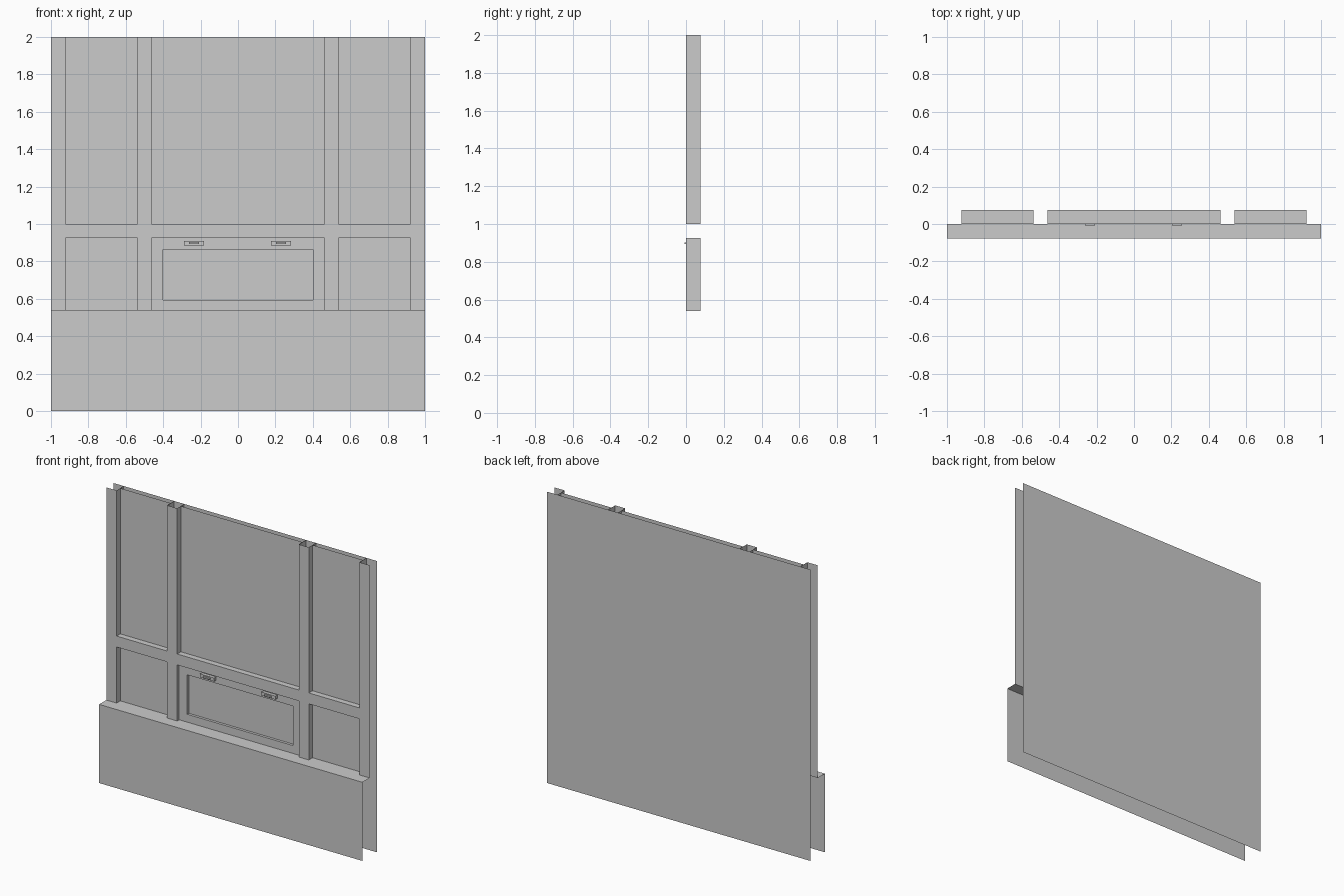
import bpy, bmesh

if "Cube" in bpy.data.objects:
    bpy.data.objects.remove(bpy.data.objects["Cube"])

D = 0.078          # depth of one step (base -> frame -> back sheet)
PANEL_Y = 0.04     # sunk panel behind the frame
DOOR_Y = 0.022     # front of the hatch door


def make(name, quads):
    bm = bmesh.new()
    for q in quads:
        bm.faces.new([bm.verts.new(p) for p in q])
    bmesh.ops.remove_doubles(bm, verts=bm.verts, dist=1e-5)
    me = bpy.data.meshes.new(name)
    bm.to_mesh(me)
    bm.free()
    ob = bpy.data.objects.new(name, me)
    bpy.context.collection.objects.link(ob)
    return ob


def front(x0, x1, z0, z1, y):
    return [(x0, y, z0), (x1, y, z0), (x1, y, z1), (x0, y, z1)]


def walls(x0, x1, z0, z1, ya, yb, top=True):
    """Inward-facing reveal of an opening."""
    w = [[(x0, ya, z0), (x0, ya, z1), (x0, yb, z1), (x0, yb, z0)],
         [(x1, ya, z0), (x1, yb, z0), (x1, yb, z1), (x1, ya, z1)],
         [(x0, ya, z0), (x0, yb, z0), (x1, yb, z0), (x1, ya, z0)]]
    if top:
        w.append([(x0, ya, z1), (x1, ya, z1), (x1, yb, z1), (x0, yb, z1)])
    return w


def frame(xs, zs, y):
    """Grid of front faces, leaving odd/even cells open."""
    return [front(xs[i], xs[i + 1], zs[j], zs[j + 1], y)
            for i in range(len(xs) - 1) for j in range(len(zs) - 1)
            if not (i % 2 == 1 and j % 2 == 0)]


# back sheet
make("back_sheet", [front(-1, 1, 0, 2, D)[::-1]])

# plinth: front board and ledge
make("plinth", [front(-1, 1, 0, 0.54, -D),
                [(-1, -D, 0.54), (1, -D, 0.54), (1, 0, 0.54), (-1, 0, 0.54)]])

# posts and middle rail with deep openings
xs = [-1, -0.922, -0.538, -0.462, 0.462, 0.538, 0.922, 1]
zs = [0.54, 0.925, 1.0, 2.0]
quads = frame(xs, zs, 0)
for i in (1, 3, 5):
    quads += walls(xs[i], xs[i + 1], zs[0], zs[1], 0, D - 0.002)
    quads += walls(xs[i], xs[i + 1], zs[2], zs[3], 0, D - 0.002, top=False)
make("posts_and_rail", quads)

# sunk panels seen in the openings
for n, i in enumerate((1, 3, 5)):
    for label, a, b in (("lower", zs[0], zs[1]), ("upper", zs[2], zs[3])):
        make(f"{label}_panel_{n + 1}", [front(xs[i], xs[i + 1], a, b, PANEL_Y)])

# hatch door: rim around a sunk field
dx, dz, m = 0.462, (0.54, 0.925), 0.06
ix, iz0, iz1 = dx - m, dz[0] + m * 0.9, dz[1] - m
rim = [front(-dx, dx, dz[0], iz0, DOOR_Y), front(-dx, dx, iz1, dz[1], DOOR_Y),
       front(-dx, -ix, iz0, iz1, DOOR_Y), front(ix, dx, iz0, iz1, DOOR_Y)]
make("hatch_door", rim + walls(-ix, ix, iz0, iz1, DOOR_Y, PANEL_Y))


# latches: plate tapering to a small raised block
def latch(name, cx, cz=0.898):
    loops = [(0.054, 0.012, DOOR_Y), (0.054, 0.012, 0.0),
             (0.026, 0.005, 0.0), (0.026, 0.005, -0.009)]
    rings = [[(cx + sx * w, y, cz + sz * h)
              for sx, sz in ((-1, -1), (1, -1), (1, 1), (-1, 1))] for w, h, y in loops]
    q = [[a[k], a[(k + 1) % 4], b[(k + 1) % 4], b[k]]
         for a, b in zip(rings, rings[1:]) for k in range(4)]
    make(name, q + [rings[-1]])


latch("latch_left", -0.235)
latch("latch_right", 0.23)
